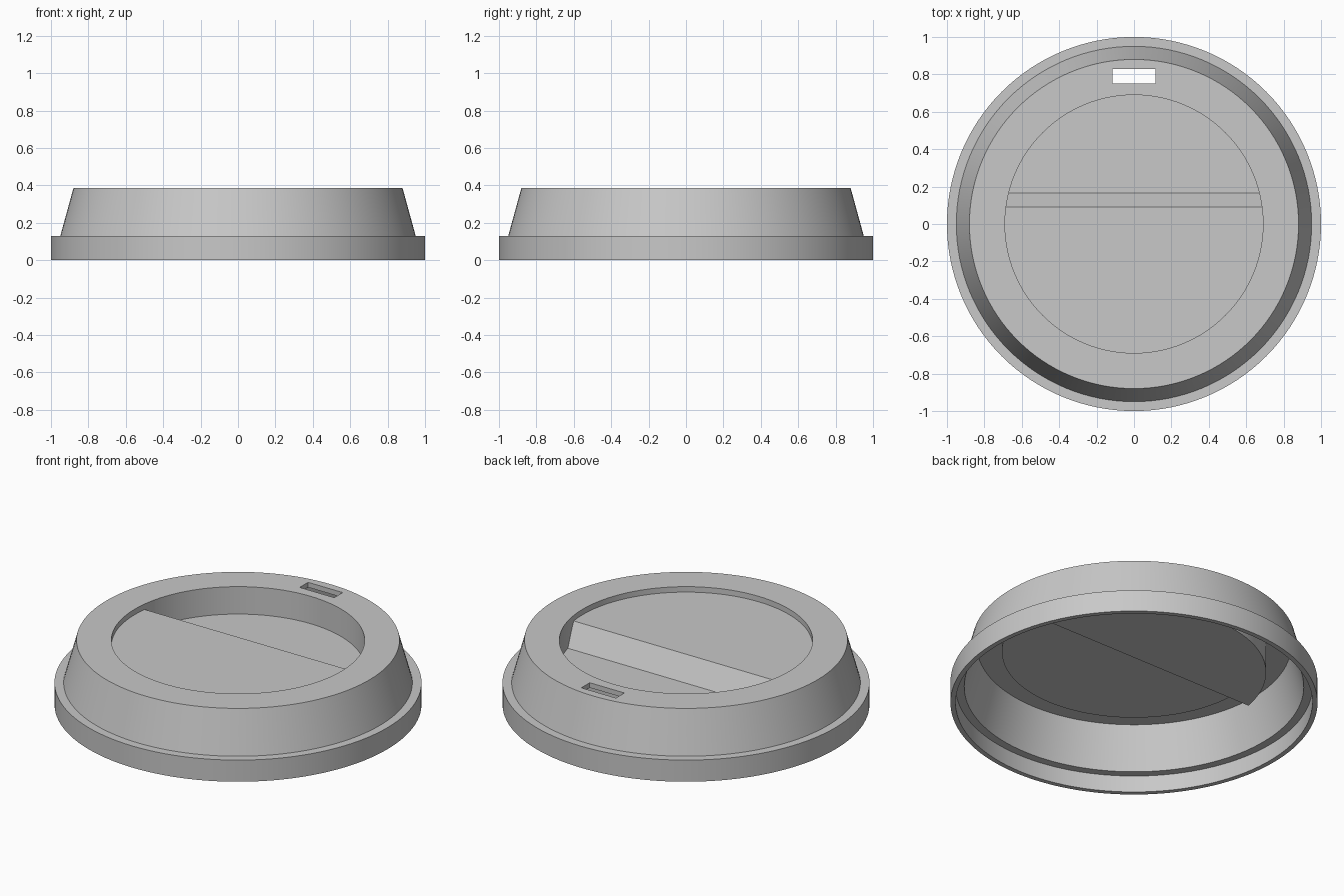
import bpy, bmesh, math

cube = bpy.data.objects.get("Cube")
if cube:
    bpy.data.objects.remove(cube, do_unlink=True)

SEGMENTS = 128
TOP = 0.385

grey = bpy.data.materials.new("light_grey_plastic")
grey.use_nodes = True
colour = (0.58, 0.58, 0.58, 1)
grey.diffuse_color = colour
grey.node_tree.nodes["Principled BSDF"].inputs["Base Color"].default_value = colour


def finish(bm, name):
    bmesh.ops.recalc_face_normals(bm, faces=bm.faces)
    mesh = bpy.data.meshes.new(name)
    bm.to_mesh(mesh)
    bm.free()
    mesh.materials.append(grey)
    obj = bpy.data.objects.new(name, mesh)
    bpy.context.collection.objects.link(obj)
    return obj


def turned_solid(name, profile):
    """Capped solid of revolution from (radius, height) points."""
    bm = bmesh.new()
    rings = []
    for r, z in profile:
        angles = [math.tau * i / SEGMENTS for i in range(SEGMENTS)]
        rings.append([bm.verts.new((r * math.cos(a), r * math.sin(a), z)) for a in angles])
    for low, high in zip(rings, rings[1:]):
        for i in range(SEGMENTS):
            j = (i + 1) % SEGMENTS
            bm.faces.new((low[i], low[j], high[j], high[i]))
    bm.faces.new(rings[0])
    bm.faces.new(rings[-1])
    return finish(bm, name)


def stepped_pocket(name, radius, top, shallow, deep, y_shallow, y_deep):
    """Round plug whose floor ramps from shallow (front) to deep (back)."""
    bm = bmesh.new()
    bmesh.ops.create_circle(bm, cap_ends=True, segments=SEGMENTS, radius=radius)
    for y in (y_shallow, y_deep):
        bmesh.ops.bisect_plane(bm, geom=bm.verts[:] + bm.edges[:] + bm.faces[:],
                               plane_co=(0, y, 0), plane_no=(0, 1, 0))
    for v in bm.verts:
        v.co.z = top
    ext = bmesh.ops.extrude_face_region(bm, geom=bm.faces[:], use_keep_orig=True)
    for v in ext["geom"]:
        if isinstance(v, bmesh.types.BMVert):
            t = min(1, max(0, (v.co.y - y_shallow) / (y_deep - y_shallow)))
            v.co.z = shallow + t * (deep - shallow)
    return finish(bm, name)


def combine(target, tool, operation):
    mod = target.modifiers.new(tool.name, 'BOOLEAN')
    mod.object = tool
    mod.operation = operation
    mod.solver = 'EXACT'
    bpy.context.view_layer.objects.active = target
    bpy.ops.object.modifier_apply(modifier=mod.name)
    bpy.data.objects.remove(tool, do_unlink=True)


# Outer form: rim band, narrow ledge and tapered wall
lid = turned_solid("cup_lid", [(1, 0), (1, 0.13), (0.95, 0.13), (0.88, TOP)])

# Hollow underside
hollow = turned_solid("hollow", [(0.972, -0.05), (0.972, 0.1), (0.925, 0.1), (0.855, 0.355)])
combine(lid, hollow, 'DIFFERENCE')

# Recess shell, then its open interior
combine(lid, stepped_pocket("recess_shell", 0.72, 0.37, 0.322, 0.19, 0.05, 0.125), 'UNION')
combine(lid, stepped_pocket("recess_interior", 0.69, 0.45, 0.352, 0.22, 0.09, 0.165), 'DIFFERENCE')

# Drinking slot
bm = bmesh.new()
bmesh.ops.create_cube(bm, size=1)
bmesh.ops.scale(bm, vec=(0.23, 0.08, 0.2), verts=bm.verts)
bmesh.ops.translate(bm, vec=(0, 0.79, TOP), verts=bm.verts)
combine(lid, finish(bm, "drinking_slot"), 'DIFFERENCE')

# Smooth round walls with crisp edges
bpy.ops.object.select_all(action='DESELECT')
lid.select_set(True)
bpy.context.view_layer.objects.active = lid
bpy.ops.object.shade_smooth_by_angle(angle=math.radians(25))
